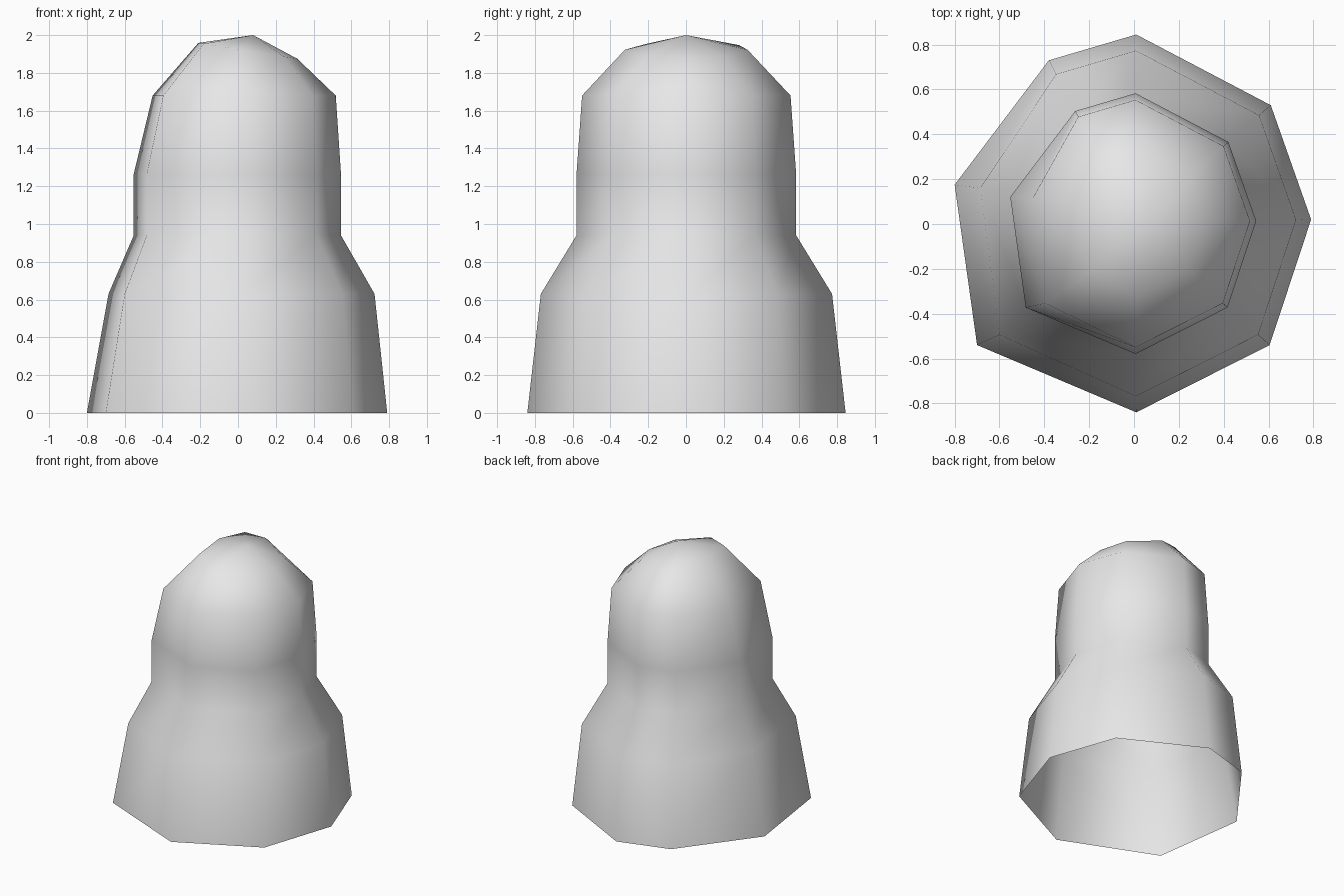
import bpy
import bmesh

cube = bpy.data.objects.get("Cube")
if cube:
    bpy.data.objects.remove(cube, do_unlink=True)

# Uneven eight-sided footprint
FOOTPRINT = [(.01, .845), (-.38, .73), (-.8, .175), (-.7, -.54),
             (.01, -.84), (.605, -.54), (.79, .02), (.61, .53)]

# Height, overall scale, sideways scale of the flattened side
LEVELS = [(0, 1, 1), (.63, .915, .857), (.94, .69, .69),
          (1.265, .69, .69), (1.68, .655, .565)]


def add_ring(bm, height, scale, flat_scale, shift=0, tilt=0):
    ring = []
    for px, py in FOOTPRINT:
        x = px * (flat_scale if px < -.5 else scale) + shift
        ring.append(bm.verts.new((x, py * scale, height - tilt * x)))
    return ring


def bridge(bm, lower, upper):
    count = len(lower)
    for i in range(count):
        j = (i + 1) % count
        bm.faces.new((lower[i], lower[j], upper[j], upper[i]))


# Hollow body, open underneath
bm = bmesh.new()
rings = [add_ring(bm, *level) for level in LEVELS]

# Tilted dome ring
rings.append(add_ring(bm, 1.925, .385, .275, shift=.01, tilt=.16))
for lower, upper in zip(rings, rings[1:]):
    bridge(bm, lower, upper)

# Off-centre crown point
crown = bm.verts.new((.08, 0, 2))
top = rings[-1]
for i, vert in enumerate(top):
    bm.faces.new((vert, top[(i + 1) % len(top)], crown))

for face in bm.faces:
    face.smooth = True
bm.normal_update()

mesh = bpy.data.meshes.new("domed_body")
bm.to_mesh(mesh)
bm.free()
body = bpy.data.objects.new("domed_body", mesh)
bpy.context.collection.objects.link(body)

# Plain grey finish
grey = bpy.data.materials.new("light_grey")
grey.use_nodes = True
colour = (.8, .8, .8, 1)
grey.diffuse_color = colour
for node in grey.node_tree.nodes:
    if node.type == 'BSDF_PRINCIPLED':
        node.inputs["Base Color"].default_value = colour
mesh.materials.append(grey)
